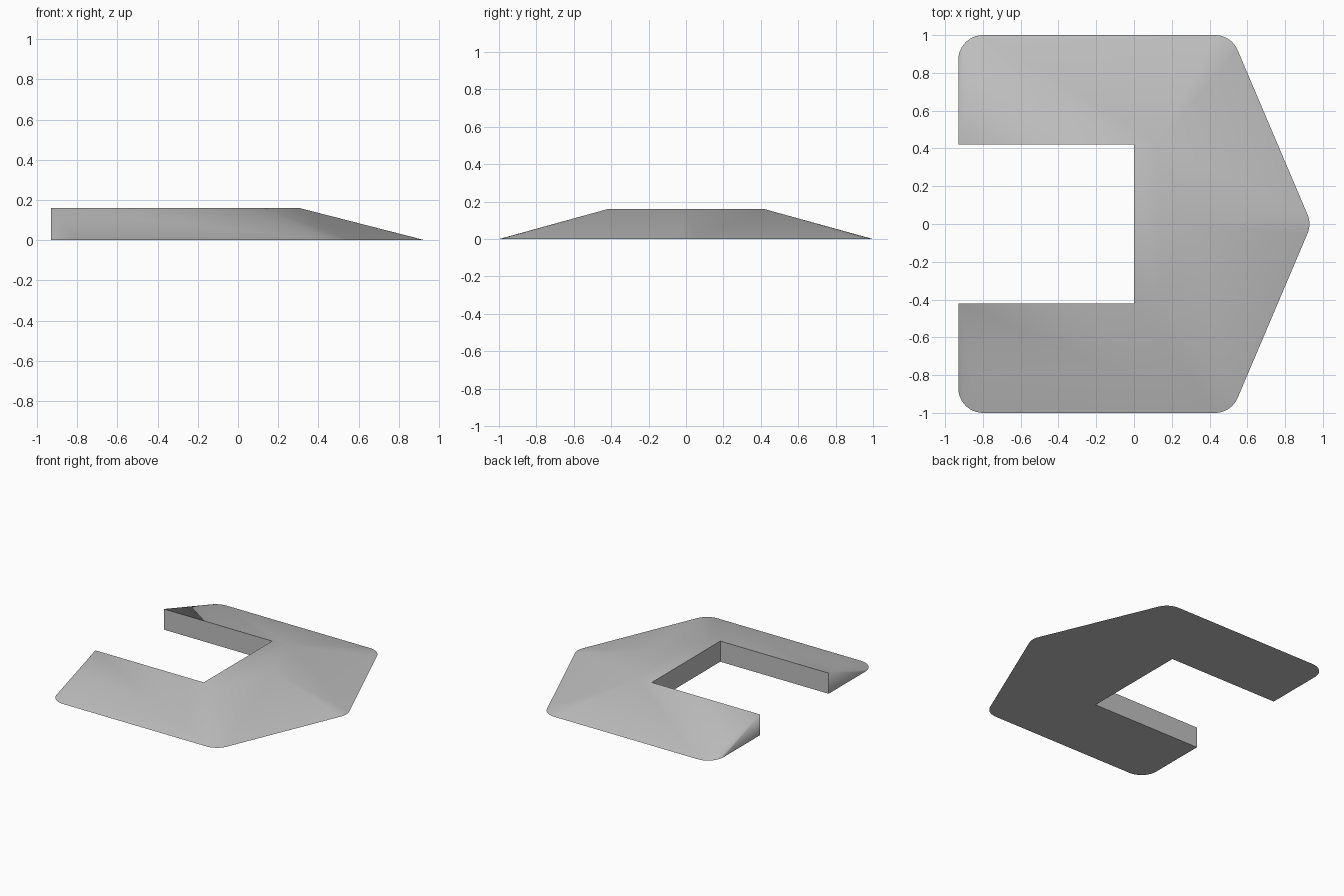
import bpy, bmesh
from math import radians
from mathutils import Vector

cube = bpy.data.objects.get("Cube")
if cube:
    bpy.data.objects.remove(cube, do_unlink=True)

HEIGHT, RADIUS, STEPS = 0.16, 0.13, 8
END_X, INNER_Y = -0.93, 0.42

grey = bpy.data.materials.new("plain_grey")
grey.use_nodes = True
colour = (0.53, 0.53, 0.53, 1)
grey.diffuse_color = colour
grey.node_tree.nodes["Principled BSDF"].inputs["Base Color"].default_value = colour


def fillet(before, corner, after):
    """Points of an arc that rounds a corner of the outline."""
    a, b = (before - corner).normalized(), (after - corner).normalized()
    half = a.angle(b) / 2
    middle = corner + (a + b).normalized() * RADIUS / abs(Vector((a.x, a.y, 0)).cross((a + b).normalized().to_3d()).z)
    tangent = RADIUS * (a + b).length / 2 / max(1e-6, (a - b).length / 2)
    start, end = corner + a * tangent - middle, corner + b * tangent - middle
    return [middle + start.lerp(end, i / STEPS).normalized() * RADIUS for i in range(STEPS + 1)]


# Ground outline corners, each paired with the crest point its ramp rises to
outline = [Vector(p) for p in ((END_X, -1), (0.515, -1), (0.94, 0), (0.515, 1), (END_X, 1))]
crest = [(END_X, -INNER_Y), (0.127, -INNER_Y), (0.305, 0), (0.127, INNER_Y), (END_X, INNER_Y)]
notch = [(0, INNER_Y), (0, -INNER_Y)]

bm = bmesh.new()


def add(point, z):
    return bm.verts.new((point[0], point[1], z))


arcs = [[add(p, 0) for p in fillet(outline[i - 1], c, outline[(i + 1) % len(outline)])]
        for i, c in enumerate(outline)]
top = [add(p, HEIGHT) for p in crest]
notch_top = [add(p, HEIGHT) for p in notch]
notch_base = [add(p, 0) for p in notch]
end_base = [add(crest[-1], 0), add(crest[0], 0)]

# Rounded ramp corners, then the flat ramps between them
for arc, peak in zip(arcs, top):
    for a, b in zip(arc, arc[1:]):
        bm.faces.new((a, b, peak))
for i in range(len(arcs) - 1):
    bm.faces.new((arcs[i][-1], arcs[i + 1][0], top[i + 1], top[i]))

# Level crest beside the notch
bm.faces.new((notch_top[1], top[1], top[2], top[3], notch_top[0]))

# Upright walls of the notch
wall_top = [top[4], *notch_top, top[0]]
wall_base = [end_base[0], *notch_base, end_base[1]]
for i in range(3):
    bm.faces.new((wall_top[i], wall_top[i + 1], wall_base[i + 1], wall_base[i]))

# The ramps meet the notch corners along the level crest line
for pair in ((top[0], top[1], notch_top[1]), (top[4], top[3], notch_top[0])):
    edge = bm.edges.get(pair[:2])
    split_edge, new_vert = bmesh.utils.edge_split(edge, pair[0], 0.93 / 1.057)
    bmesh.ops.pointmerge(bm, verts=[new_vert, pair[2]], merge_co=pair[2].co)

# Triangular arm ends and the flat underside, closed from the open borders
for side, arc_end in ((0, arcs[0][0]), (-1, arcs[-1][-1])):
    bm.faces.new((top[side], end_base[0 if side else 1], arc_end))
bmesh.ops.holes_fill(bm, edges=[e for e in bm.edges if e.is_boundary], sides=0)
bmesh.ops.recalc_face_normals(bm, faces=bm.faces)

mesh = bpy.data.meshes.new("sloped_ramp")
bm.to_mesh(mesh)
bm.free()
mesh.materials.append(grey)
ramp = bpy.data.objects.new("sloped_ramp", mesh)
bpy.context.collection.objects.link(ramp)
bpy.context.view_layer.objects.active = ramp
ramp.select_set(True)
bpy.ops.object.shade_smooth_by_angle(angle=radians(30))
